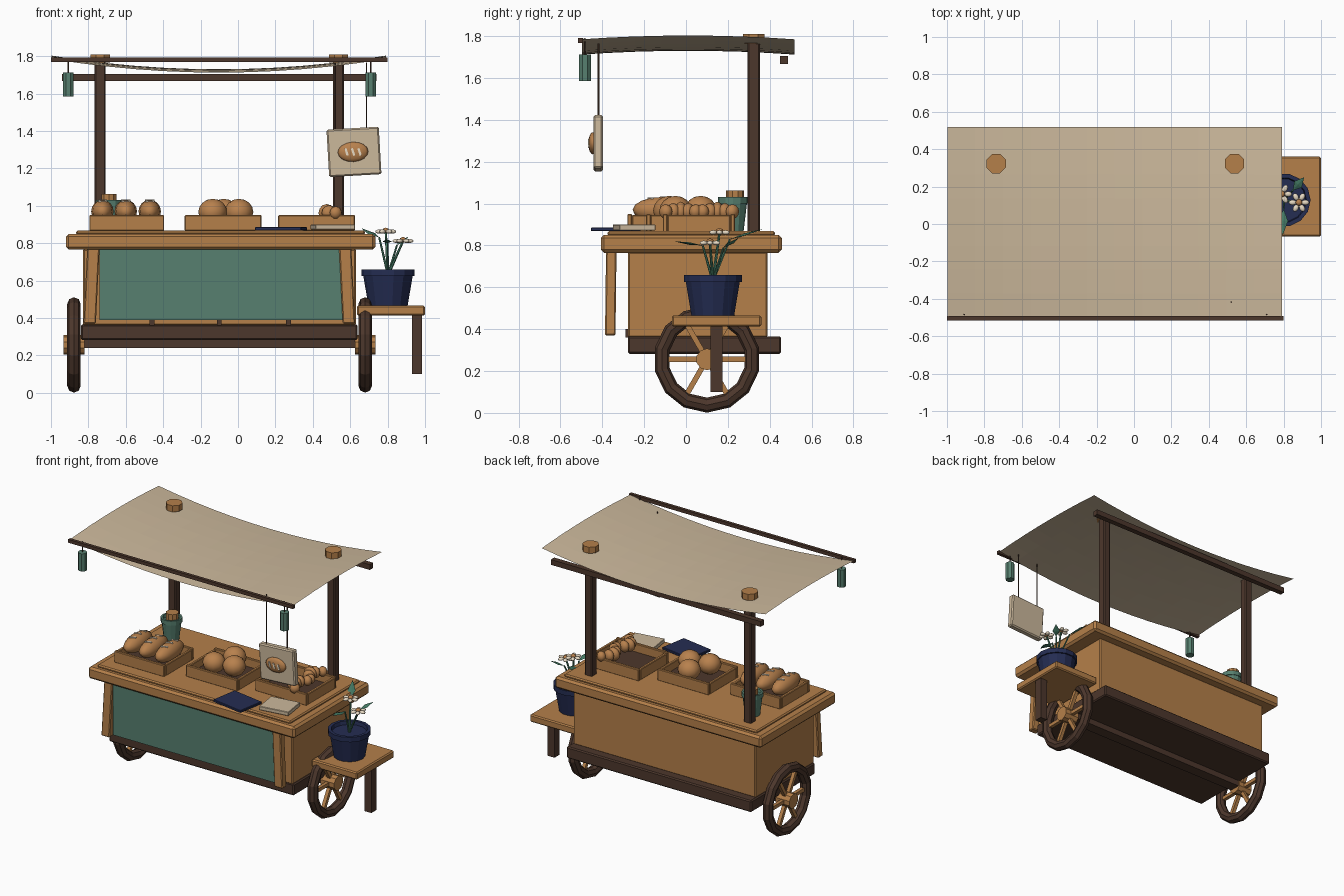
import bpy, bmesh, math
from mathutils import Vector, Matrix

if "Cube" in bpy.data.objects:
    bpy.data.objects.remove(bpy.data.objects["Cube"])

def mat(name, r, g, b):
    m = bpy.data.materials.new(name)
    m.diffuse_color = (r, g, b, 1)
    m.use_nodes = True
    m.node_tree.nodes["Principled BSDF"].inputs["Base Color"].default_value = m.diffuse_color
    return m

WOOD = mat("warm wood", 0.46, 0.215, 0.068)
DARK = mat("dark wood", 0.073, 0.038, 0.025)
GREEN = mat("sage green", 0.095, 0.215, 0.16)
NAVY = mat("navy", 0.018, 0.026, 0.085)
CREAM = mat("canvas cream", 0.60, 0.48, 0.33)
PETAL = mat("petal white", 0.80, 0.70, 0.55)
CRUST = mat("bread crust", 0.48, 0.22, 0.075)
LEAF = mat("leaf green", 0.06, 0.20, 0.13)

def finish(name, bm, m, bevel=0, smooth=False):
    bmesh.ops.recalc_face_normals(bm, faces=bm.faces)
    me = bpy.data.meshes.new(name)
    bm.to_mesh(me)
    bm.free()
    me.materials.append(m)
    ob = bpy.data.objects.new(name, me)
    bpy.context.collection.objects.link(ob)
    if smooth:
        me.shade_smooth()
    if bevel:
        b = ob.modifiers.new("bevel", 'BEVEL')
        b.width, b.segments = bevel, 1
    return ob

def box(name, x0, x1, y0, y1, z0, z1, m, bevel=0, rot=None):
    bm = bmesh.new()
    bmesh.ops.create_cube(bm, size=1)
    bm.transform(Matrix.Diagonal((x1 - x0, y1 - y0, z1 - z0, 1)))
    if rot:
        bm.transform(rot)
    bm.transform(Matrix.Translation(((x0 + x1) / 2, (y0 + y1) / 2, (z0 + z1) / 2)))
    return finish(name, bm, m, bevel)

def rod(name, p, q, r1, r2, n, m, smooth=False, turn=0):
    """Straight tapered prism from p to q with n sides."""
    p, q = Vector(p), Vector(q)
    d = q - p
    bm = bmesh.new()
    bmesh.ops.create_cone(bm, cap_ends=True, segments=n, radius1=r1, radius2=r2, depth=d.length)
    bm.transform(Matrix.Rotation(turn, 4, 'Z'))
    bm.transform(Matrix.Translation((p + q) / 2) @ d.to_track_quat('Z', 'Y').to_matrix().to_4x4())
    return finish(name, bm, m, 0, smooth)

def ball(name, c, r, m, rot=None, u=12, v=8):
    bm = bmesh.new()
    bmesh.ops.create_uvsphere(bm, u_segments=u, v_segments=v, radius=1)
    bm.transform(Matrix.Diagonal((*r, 1)))
    if rot:
        bm.transform(rot)
    bm.transform(Matrix.Translation(c))
    return finish(name, bm, m, 0, True)

def lathe(name, c, prof, n, m):
    """Closed turned shape from (radius, height) points."""
    bm = bmesh.new()
    rings = [[bm.verts.new((c[0] + r * math.cos(2 * math.pi * i / n),
                            c[1] + r * math.sin(2 * math.pi * i / n), z)) for i in range(n)]
             for r, z in prof]
    for a, b in zip(rings, rings[1:]):
        for i in range(n):
            bm.faces.new((a[i], a[(i + 1) % n], b[(i + 1) % n], b[i]))
    bm.faces.new(rings[0])
    bm.faces.new(rings[-1])
    return finish(name, bm, m)

# ---- cart body and counter
box("cart_body", -0.83, 0.63, -0.278, 0.39, 0.36, 0.77, WOOD, 0.008)
box("counter_slab", -0.92, 0.735, -0.407, 0.458, 0.765, 0.85, WOOD, 0.015)
box("counter_top", -0.865, 0.68, -0.375, 0.425, 0.845, 0.868, WOOD, 0.008)
box("front_panel", -0.74, 0.56, -0.37, -0.345, 0.39, 0.77, GREEN)
for side in (-1, 1):
    bar = box("front_pilaster", -0.033, 0.033, -0.025, 0.025, 0.37, 0.775, WOOD, 0.006)
    for v in bar.data.vertices:                      # splay outward at the foot
        low = v.co.z < 0.5
        v.co.x += -0.1 + side * (0.693 if low else 0.673)
        v.co.y += -0.362 if low else -0.357
for x in (-0.46, -0.1, 0.27):
    box("front_tab", x - 0.013, x + 0.013, -0.29, -0.27, 0.36, 0.40, DARK)
box("chassis", -0.84, 0.64, -0.278, 0.455, 0.282, 0.366, DARK, 0.008)
box("axle_beam", -0.84, 0.64, 0.06, 0.14, 0.24, 0.285, DARK)

# ---- wheels
Y, Z = 0.1, 0.256
for x in (-0.877, 0.68):
    bm = bmesh.new()
    N, M = 14, 8
    g = [[bm.verts.new((x + 0.036 * math.sin(2 * math.pi * j / M),
                        Y + (0.219 + 0.036 * math.cos(2 * math.pi * j / M)) * math.cos(2 * math.pi * (i + .5) / N),
                        Z + (0.219 + 0.036 * math.cos(2 * math.pi * j / M)) * math.sin(2 * math.pi * (i + .5) / N)))
          for j in range(M)] for i in range(N)]
    for i in range(N):
        for j in range(M):
            k, l = (i + 1) % N, (j + 1) % M
            bm.faces.new((g[i][j], g[k][j], g[k][l], g[i][l]))
    finish("wheel_rim", bm, DARK)
    rod("wheel_hub", (x - 0.055, Y, Z), (x + 0.055, Y, Z), 0.052, 0.052, 10, WOOD)
    for k in range(6):
        a = k * math.pi / 3
        rod("wheel_spoke", (x, Y, Z), (x, Y + 0.2 * math.cos(a), Z + 0.2 * math.sin(a)),
            0.018, 0.018, 4, WOOD, turn=math.pi / 4)

# ---- canopy, posts and rails
bm = bmesh.new()
bmesh.ops.create_grid(bm, x_segments=12, y_segments=8, size=1)
for v in bm.verts:
    sx, sy = v.co.x, v.co.y
    v.co = (-0.103 + 0.895 * sx, 0.01 + 0.508 * sy, 1.712 + 0.073 * sx ** 2 + 0.018 * (1 - sy ** 2))
finish("canopy_cloth", bm, CREAM)
box("canopy_front_rod", -1.0, 0.8, -0.515, -0.492, 1.768, 1.792, DARK)
box("canopy_back_rail", -0.94, 0.74, 0.45, 0.488, 1.667, 1.705, DARK)
for x in (-0.737, 0.537):
    box("canopy_post", x - 0.029, x + 0.029, 0.293, 0.353, 0.86, 1.785, DARK, 0.007)
    rod("post_cap", (x, 0.323, 1.765), (x, 0.323, 1.81), 0.056, 0.056, 8, WOOD, turn=math.pi / 8)
for x in (-0.907, 0.71):
    rod("lantern", (x, -0.482, 1.585), (x, -0.482, 1.713), 0.031, 0.031, 8, GREEN, turn=math.pi / 8)
    rod("lantern_cord", (x, -0.482, 1.7), (x, -0.485, 1.79), 0.004, 0.004, 6, DARK)

# ---- hanging sign with a loaf emblem
T = Matrix.Rotation(math.radians(-3.3), 4, 'Y')
C = Vector((0.62, -0.42, 1.288))
box("sign_board", 0.48, 0.76, -0.443, -0.397, 1.161, 1.415, CREAM, 0.008, T)
ball("sign_loaf", C + Vector((-0.005, -0.025, 0)), (0.082, 0.022, 0.053), CRUST, T)
for dx in (-0.035, 0, 0.035):
    R = Matrix.Rotation(math.radians(-18), 4, 'Y')
    c = C + Vector((dx - 0.005, -0.045, 0))
    box("sign_loaf_slash", c.x - 0.006, c.x + 0.006, c.y - 0.004, c.y + 0.004,
        c.z - 0.02, c.z + 0.02, PETAL, 0, R)
for x in (0.52, 0.687):
    rod("sign_cord", (x, -0.418, 1.40), (x, -0.418, 1.765), 0.004, 0.004, 6, DARK)

# ---- bread crates
def crate(cx, cy, w, d):
    x0, x1, y0, y1, t = cx - w / 2, cx + w / 2, cy - d / 2, cy + d / 2, 0.022
    box("crate_floor", x0 + .01, x1 - .01, y0 + .01, y1 - .01, 0.866, 0.89, DARK)
    for a, b in ((y0, y0 + t), (y1 - t, y1)):
        box("crate_long_side", x0, x1, a, b, 0.866, 0.95, WOOD, 0.004)
    for a, b in ((x0, x0 + t), (x1 - t, x1)):
        box("crate_short_side", a, b, y0 + t, y1 - t, 0.866, 0.945, WOOD, 0.004)

crate(-0.595, -0.11, 0.40, 0.34)
crate(-0.08, -0.02, 0.41, 0.34)
crate(0.42, 0.062, 0.41, 0.345)
for x in (-0.725, -0.6, -0.472):
    ball("long_loaf", (x, -0.11, 0.97), (0.06, 0.145, 0.062), CRUST)
    for dy in (-0.06, 0, 0.06):
        z = 0.97 + 0.062 * math.sqrt(1 - (dy / 0.145) ** 2)
        box("loaf_slash", x - 0.024, x + 0.024, -0.116 + dy, -0.104 + dy, z - 0.005, z + 0.002, PETAL,
            0, Matrix.Rotation(0.4, 4, 'Z'))
for x, y in ((-0.135, -0.08), (0.005, -0.05), (-0.075, 0.07)):
    ball("round_bread", (x, y, 0.967), (0.077, 0.077, 0.07), CRUST)
for cy in (-0.025, 0.15):
    for k in range(-2, 3):
        r = 0.047 - 0.006 * abs(k)
        ball("croissant_segment", (0.475 + 0.012 * k * k, cy + 0.036 * k, 0.962),
             (r, 0.03, r), CRUST, Matrix.Rotation(-0.3 * k, 4, 'Z'), 10, 6)

# ---- folded cloths and jar on the counter
box("navy_cloth", 0.105, 0.355, -0.435, -0.235, 0.868, 0.886, NAVY, 0.003, Matrix.Rotation(-0.17, 4, 'Z'))
box("cream_cloth", 0.40, 0.615, -0.335, -0.16, 0.872, 0.9, CREAM, 0.003, Matrix.Rotation(0.15, 4, 'Z'))
lathe("counter_jar", (-0.69, 0.225), [(0.05, 0.866), (0.066, 1.0), (0.072, 1.0), (0.072, 1.032),
                                     (0.058, 1.032), (0.055, 1.01)], 12, GREEN)
rod("jar_stopper", (-0.69, 0.235, 1.0), (-0.69, 0.235, 1.062), 0.043, 0.043, 10, WOOD)

# ---- side shelf with flower pot
box("side_shelf", 0.635, 1.0, -0.068, 0.36, 0.412, 0.466, WOOD, 0.008)
box("shelf_leg", 0.93, 0.985, 0.118, 0.175, 0.10, 0.415, DARK)
PX, PY = 0.802, 0.128
lathe("flower_pot", (PX, PY), [(0.105, 0.466), (0.132, 0.625), (0.142, 0.625), (0.142, 0.66),
                               (0.12, 0.66), (0.115, 0.635)], 14, NAVY)
for f in (Vector((0.79, 0.16, 0.86)), Vector((0.882, 0.115, 0.81))):
    rod("flower_stem", (PX, PY, 0.63), f, 0.008, 0.006, 6, LEAF)
    ball("flower_centre", f + Vector((0, 0, 0.008)), (0.018, 0.018, 0.015), CRUST, None, 8, 6)
    for k in range(6):
        a = k * math.pi / 3
        ball("flower_petal", f + Vector((0.034 * math.cos(a), 0.034 * math.sin(a), 0.002)),
             (0.022, 0.015, 0.011), PETAL, Matrix.Rotation(a, 4, 'Z'), 8, 6)

# leaves: flat diamonds at the end of bent stems
for base, tip in (((0.755, 0.21, 0.83), (0.66, 0.37, 0.88)),
                  ((0.80, 0.08, 0.80), (0.795, -0.06, 0.82)),
                  ((0.85, 0.18, 0.79), (0.91, 0.25, 0.835))):
    b, t = Vector(base), Vector(tip)
    s = (t - b).cross(Vector((0, 0, 1))).normalized() * 0.026
    mid = b.lerp(t, 0.45)
    rod("leaf_stem", (PX, PY, 0.63), b, 0.007, 0.005, 6, LEAF)
    bm = bmesh.new()
    up = Vector((0, 0, 0.006))
    ring = [bm.verts.new(p) for p in (b, mid + s, t, mid - s)]
    for off in (up, -up):
        c = bm.verts.new(mid + off)
        for i in range(4):
            bm.faces.new((ring[i], ring[(i + 1) % 4], c))
    finish("leaf", bm, LEAF)
